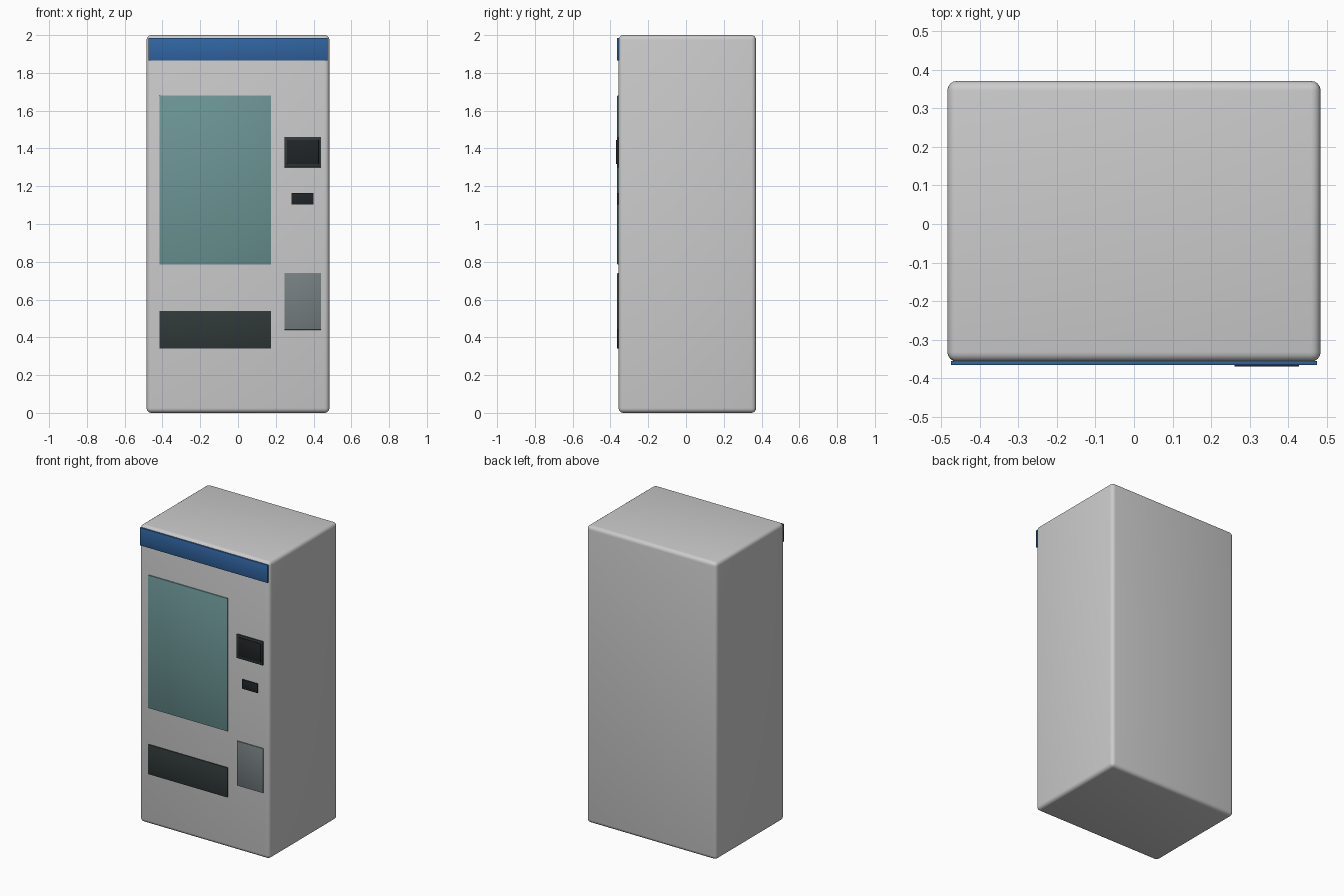
import bpy

if "Cube" in bpy.data.objects:
    bpy.data.objects.remove(bpy.data.objects["Cube"])


def material(name, rgb):
    mat = bpy.data.materials.new(name)
    mat.diffuse_color = (*rgb, 1.0)
    mat.use_nodes = True
    mat.node_tree.nodes["Principled BSDF"].inputs["Base Color"].default_value = mat.diffuse_color
    return mat


def box(name, x, y, z, bevel, segments, mat=None):
    """Bevelled box from (min, max) ranges on each axis."""
    centre = [(r[0] + r[1]) / 2 for r in (x, y, z)]
    bpy.ops.mesh.primitive_cube_add(size=1, location=centre)
    obj = bpy.context.object
    obj.name = name
    obj.scale = [r[1] - r[0] for r in (x, y, z)]
    bpy.ops.object.transform_apply(location=False, rotation=False, scale=True)
    mod = obj.modifiers.new("bevel", 'BEVEL')
    mod.width = bevel
    mod.segments = segments
    bpy.ops.object.modifier_apply(modifier=mod.name)
    bpy.ops.object.shade_smooth_by_angle()
    if mat:
        obj.data.materials.append(mat)
    return obj


blue = material("blue", (0.03, 0.13, 0.36))
glass = material("teal_glass", (0.15, 0.30, 0.30))
dark = material("dark_green_grey", (0.03, 0.04, 0.04))
black = material("near_black", (0.015, 0.018, 0.02))
slate = material("slate", (0.18, 0.21, 0.22))

FRONT = -0.357

# Cabinet with rounded edges
box("cabinet", (-0.484, 0.484), (FRONT, 0.371), (0, 2), 0.025, 4)


# Thin panels on the front: name, x range, z range, front y, material
panels = [
    ("header_panel", (-0.475, 0.475), (1.865, 1.985), -0.366, blue),
    ("display_window", (-0.415, 0.175), (0.785, 1.68), -0.364, glass),
    ("dispensing_flap", (-0.415, 0.175), (0.34, 0.54), -0.364, dark),
    ("payment_frame", (0.245, 0.44), (1.30, 1.46), -0.366, dark),
    ("payment_screen", (0.26, 0.428), (1.318, 1.445), -0.370, black),
    ("coin_slot", (0.283, 0.40), (1.103, 1.165), -0.365, black),
    ("service_panel", (0.245, 0.44), (0.44, 0.74), -0.364, slate),
]
for name, x, z, front, mat in panels:
    box(name, x, (front, FRONT + 0.002), z, 0.002, 2, mat)
